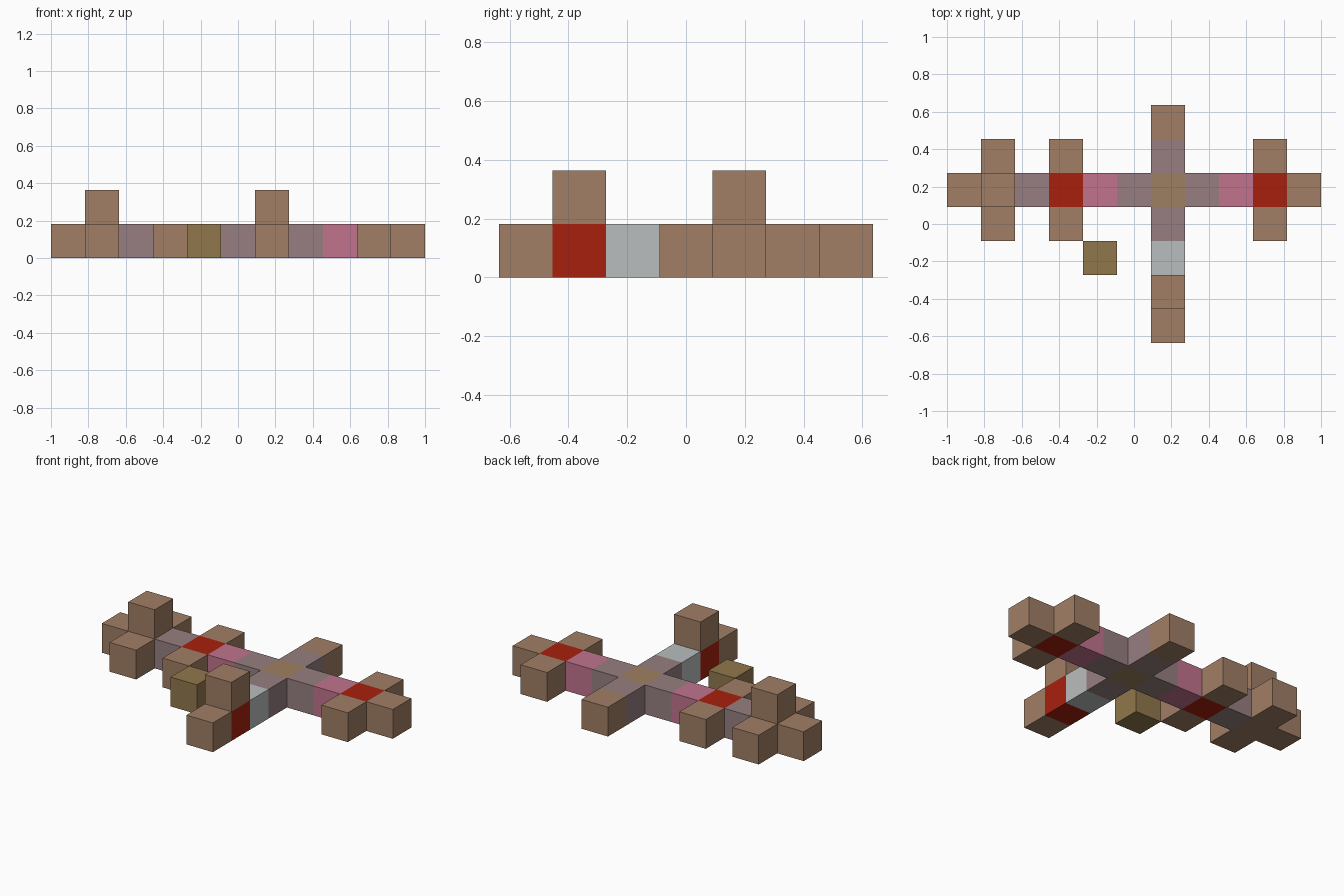
import bpy
import bmesh
from mathutils import Vector

if "Cube" in bpy.data.objects:
    bpy.data.objects.remove(bpy.data.objects["Cube"], do_unlink=True)

SIZE = 2 / 11          # edge of one cube
COLUMNS, ROWS = 11, 7  # footprint in cubes


def linear(c):
    c /= 255
    return c / 12.92 if c <= 0.04045 else ((c + 0.055) / 1.055) ** 2.4


def material(name, *rgb):
    mat = bpy.data.materials.new(name)
    mat.use_nodes = True
    colour = [linear(c) for c in rgb] + [1]
    mat.diffuse_color = colour
    shader = mat.node_tree.nodes["Principled BSDF"]
    shader.inputs["Base Color"].default_value = colour
    shader.inputs["Roughness"].default_value = 0.9
    return mat


brown = material("brown", 161, 127, 102)
tan = material("tan", 158, 127, 97)
mauve = material("mauve", 151, 127, 129)
red = material("red", 167, 32, 14)
pink = material("pink", 193, 116, 141)
grey = material("light grey", 186, 190, 189)
olive = material("olive", 145, 119, 77)

# Each part: name, colour, cubes as (column, row, level)
parts = [
    ("hub", tan, [(6, 4, 0)]),
    ("hub_links", mauve, [(5, 4, 0), (7, 4, 0), (6, 3, 0), (6, 5, 0)]),
    ("right_end_link", mauve, [(2, 4, 0)]),
    ("pink_links", pink, [(4, 4, 0), (8, 4, 0)]),
    ("red_joints", red, [(3, 4, 0), (9, 4, 0), (6, 1, 0)]),
    ("front_link", grey, [(6, 2, 0)]),
    ("loose_cube", olive, [(4, 2, 0)]),
    ("right_end_cluster", brown,
     [(0, 4, 0), (1, 4, 0), (1, 3, 0), (1, 5, 0), (1, 4, 1)]),
    ("right_side_cubes", brown, [(3, 3, 0), (3, 5, 0)]),
    ("left_end_cubes", brown, [(9, 3, 0), (9, 5, 0), (10, 4, 0)]),
    ("front_end_cubes", brown, [(6, 0, 0), (6, 1, 1)]),
    ("back_end_cube", brown, [(6, 6, 0)]),
]
occupied = {cell for _, _, cells in parts for cell in cells}


def build(name, mat, cells):
    """Make cubes on the grid, leaving out the faces where cubes touch."""
    bm = bmesh.new()
    for cell in cells:
        centre = Vector((cell[0] + 0.5 - COLUMNS / 2,
                         cell[1] + 0.5 - ROWS / 2, cell[2] + 0.5)) * SIZE
        verts = bmesh.ops.create_cube(bm, size=SIZE)["verts"]
        faces = {f for v in verts for f in v.link_faces}
        bm.normal_update()
        hidden = [f for f in faces if tuple(
            c + round(n) for c, n in zip(cell, f.normal)) in occupied]
        bmesh.ops.translate(bm, verts=verts, vec=centre)
        bmesh.ops.delete(bm, geom=hidden, context="FACES")
    mesh = bpy.data.meshes.new(name)
    bm.to_mesh(mesh)
    bm.free()
    mesh.materials.append(mat)
    obj = bpy.data.objects.new(name, mesh)
    bpy.context.scene.collection.objects.link(obj)


for part in parts:
    build(*part)
